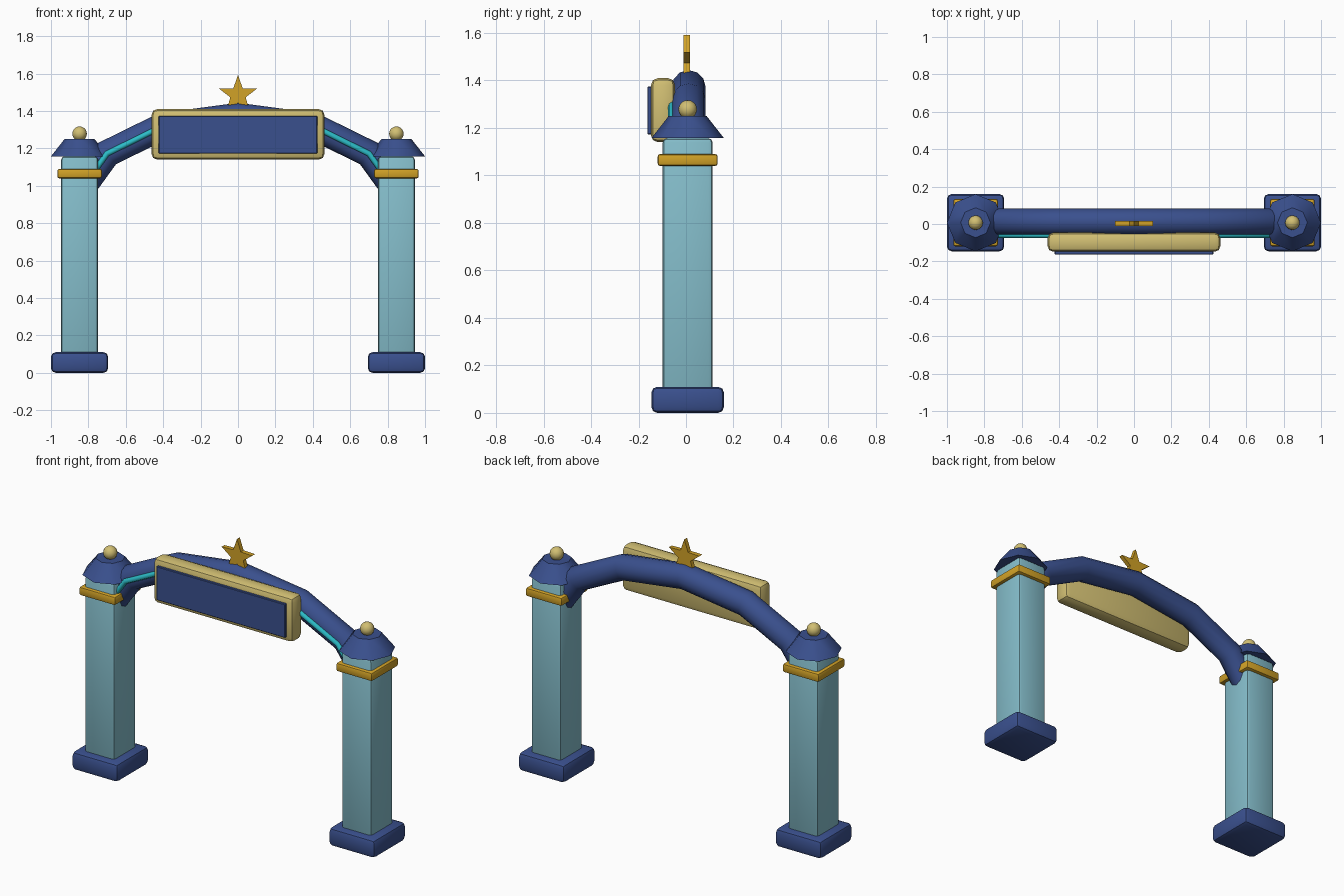
import bpy, bmesh, math
from mathutils import Vector

if "Cube" in bpy.data.objects:
    bpy.data.objects.remove(bpy.data.objects["Cube"])

CY = 0.007  # depth centre of the gate


def material(name, rgb):
    m = bpy.data.materials.new(name)
    m.diffuse_color = (*rgb, 1)
    m.use_nodes = True
    m.node_tree.nodes["Principled BSDF"].inputs["Base Color"].default_value = m.diffuse_color
    return m


NAVY = material("navy", (0.042, 0.080, 0.270))
TEAL = material("pale teal", (0.235, 0.515, 0.600))
GOLD = material("gold", (0.640, 0.360, 0.020))
CREAM = material("pale gold", (0.640, 0.520, 0.170))
CYAN = material("cyan", (0.025, 0.500, 0.570))


def finish(name, bm, mat, smooth=35):
    bmesh.ops.recalc_face_normals(bm, faces=bm.faces)
    me = bpy.data.meshes.new(name)
    bm.to_mesh(me)
    bm.free()
    ob = bpy.data.objects.new(name, me)
    bpy.context.collection.objects.link(ob)
    me.materials.append(mat)
    if smooth:
        bpy.ops.object.select_all(action='DESELECT')
        ob.select_set(True)
        bpy.context.view_layer.objects.active = ob
        bpy.ops.object.shade_smooth_by_angle(angle=math.radians(smooth))
    return ob


def box(name, lo, hi, mat, bevel=0.0, segments=2):
    bm = bmesh.new()
    bmesh.ops.create_cube(bm, size=1)
    lo, hi = Vector(lo), Vector(hi)
    for v in bm.verts:
        v.co = Vector([(a + b) / 2 + c * (b - a) for a, b, c in zip(lo, hi, v.co)])
    if bevel:
        bmesh.ops.bevel(bm, geom=bm.edges[:], offset=bevel, segments=segments,
                        profile=0.5, affect='EDGES')
    return finish(name, bm, mat)


def block(name, x, w, d, z0, z1, mat, bevel):
    return box(name, (x - w / 2, CY - d / 2, z0), (x + w / 2, CY + d / 2, z1), mat, bevel)


def tube(name, path, y, radius, sides, mat):
    """Mitred round tube along an (x, z) path."""
    pts = [Vector((x, y, z)) for x, z in path]
    bm, rings = bmesh.new(), []
    for i, p in enumerate(pts):
        a = (p - pts[i - 1]).normalized() if i else None
        b = (pts[i + 1] - p).normalized() if i < len(pts) - 1 else None
        t = ((a or b) + (b or a)).normalized()
        stretch = 1 / t.dot(a or b)
        n = Vector((-t.z, 0, t.x)) * stretch
        rings.append([bm.verts.new(p + radius * (n * math.cos(k * math.tau / sides)
                      + Vector((0, 1, 0)) * math.sin(k * math.tau / sides)))
                      for k in range(sides)])
    for r, s in zip(rings, rings[1:]):
        for k in range(sides):
            j = (k + 1) % sides
            bm.faces.new((r[k], r[j], s[j], s[k]))
    bm.faces.new(rings[0])
    bm.faces.new(rings[-1])
    return finish(name, bm, mat, 50)


# Two pillars with base, band, eight-sided cap and ball
for side, x in (("left", -0.847), ("right", 0.847)):
    block(side + "_base", x, 0.306, 0.306, 0, 0.11, NAVY, 0.025)
    block(side + "_pillar", x, 0.197, 0.21, 0.09, 1.157, TEAL, 0.018)
    block(side + "_band", x, 0.238, 0.252, 1.04, 1.09, GOLD, 0.01)

    bm = bmesh.new()
    bmesh.ops.create_cone(bm, cap_ends=True, segments=8, radius1=0.153,
                          radius2=0.08, depth=0.093)
    bmesh.ops.translate(bm, verts=bm.verts, vec=(x, CY, 1.2035))
    finish(side + "_cap", bm, NAVY, 50)

    bm = bmesh.new()
    bmesh.ops.create_uvsphere(bm, u_segments=16, v_segments=10, radius=0.039)
    bmesh.ops.translate(bm, verts=bm.verts, vec=(x, CY, 1.278))
    finish(side + "_finial_ball", bm, CREAM, 60)

# Arch beam and the light strip along its front
half = [(0.81, 1.02), (0.70, 1.172), (0.405, 1.317)]
path = [(-x, z) for x, z in half] + [(0, 1.371)] + half[::-1]
tube("arch_beam", path, CY + 0.004, 0.072, 12, NAVY)
tube("arch_strip", path, -0.060, 0.015, 8, CYAN)

# Sign board with raised panel
box("sign_frame", (-0.462, -0.148, 1.14), (0.462, -0.046, 1.41), CREAM, 0.03)
box("sign_panel", (-0.424, -0.163, 1.173), (0.424, -0.140, 1.374), NAVY, 0.003, 1)

# Star on top
bm = bmesh.new()
outline = []
for k in range(10):
    r = 0.106 if k % 2 == 0 else 0.043
    a = math.pi / 2 + k * math.pi / 5
    outline.append(bm.verts.new((r * math.cos(a), CY - 0.0165, 1.486 + r * math.sin(a))))
face = bm.faces.new(outline)
ext = bmesh.ops.extrude_face_region(bm, geom=[face])
bmesh.ops.translate(bm, verts=[g for g in ext["geom"] if isinstance(g, bmesh.types.BMVert)],
                    vec=(0, 0.026, 0))
finish("star", bm, GOLD, 0)
